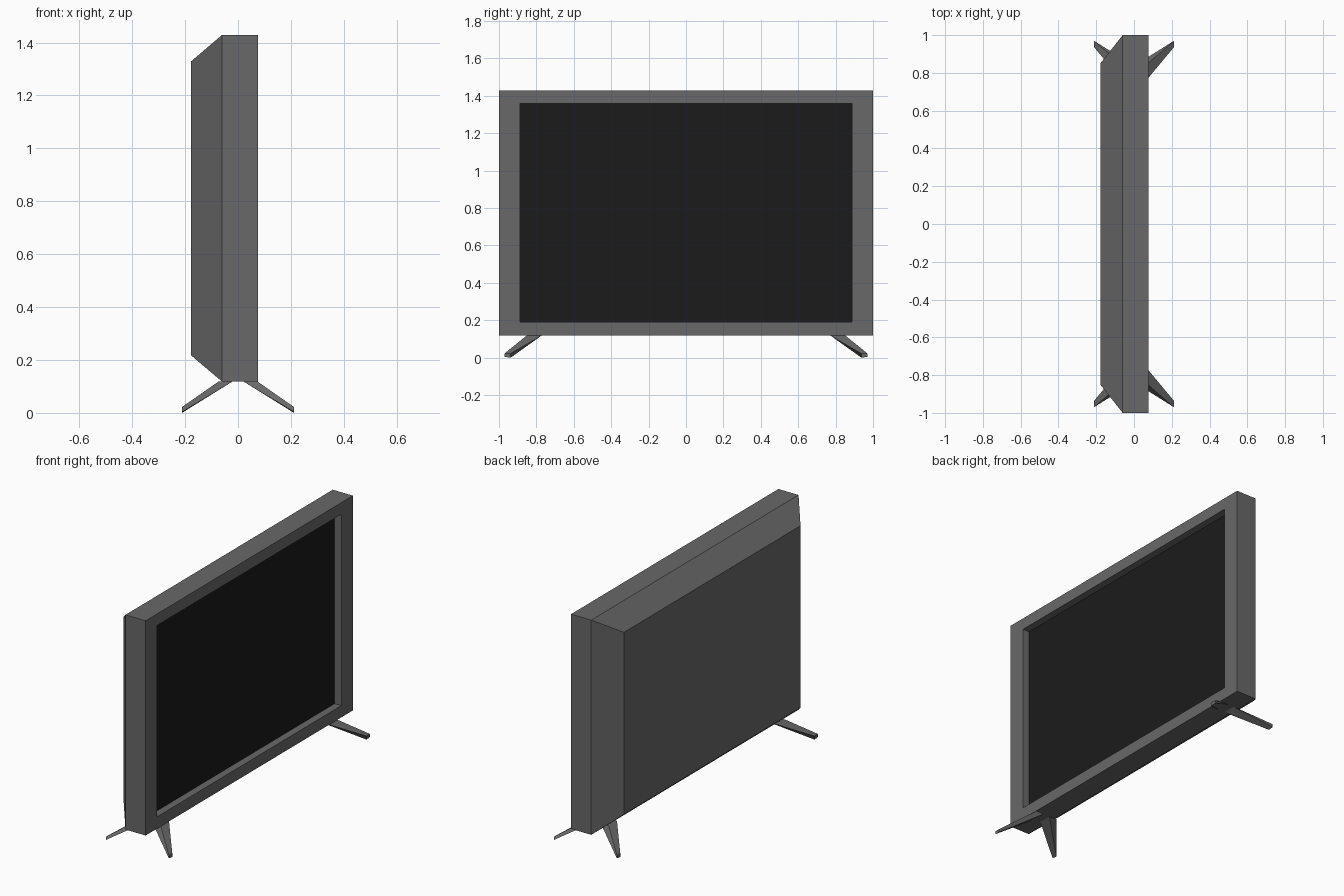
import bpy, bmesh

if "Cube" in bpy.data.objects:
    bpy.data.objects.remove(bpy.data.objects["Cube"])


def material(name, v):
    m = bpy.data.materials.new(name)
    m.diffuse_color = (v, v, v, 1)
    m.use_nodes = True
    m.node_tree.nodes["Principled BSDF"].inputs["Base Color"].default_value = m.diffuse_color
    return m


def rect(x, y, z0, z1):
    return [(x, -y, z0), (x, y, z0), (x, y, z1), (x, -y, z1)]


def loft(name, rings, mat, cap_start=True, cap_end=True):
    """Join successive four-point rings with flat faces."""
    bm = bmesh.new()
    loops = [[bm.verts.new(p) for p in ring] for ring in rings]
    for a, b in zip(loops, loops[1:]):
        for i in range(4):
            j = (i + 1) % 4
            bm.faces.new((a[i], a[j], b[j], b[i]))
    if cap_start:
        bm.faces.new(loops[0][::-1])
    if cap_end:
        bm.faces.new(loops[-1])
    bmesh.ops.recalc_face_normals(bm, faces=bm.faces)
    me = bpy.data.meshes.new(name)
    bm.to_mesh(me)
    bm.free()
    me.materials.append(mat)
    ob = bpy.data.objects.new(name, me)
    bpy.context.collection.objects.link(ob)
    return ob


grey = material("casing_grey", 0.14)
black = material("screen_black", 0.011)

# Casing: back panel, sloped shoulder, outer frame, bezel and recess walls
loft("casing", [
    rect(-0.177, 0.852, 0.217, 1.329),
    rect(-0.06, 1.0, 0.118, 1.429),
    rect(0.076, 1.0, 0.118, 1.429),
    rect(0.076, 0.888, 0.19, 1.358),
    rect(0.03, 0.888, 0.19, 1.358),
], grey, cap_end=False)

# Screen: thin panel filling the back of the recess
loft("screen", [
    rect(0.02, 0.888, 0.19, 1.358),
    rect(0.031, 0.888, 0.19, 1.358),
], black)

# Legs: tapered, splayed bars at the four corners
for sx, front in ((1, "front"), (-1, "back")):
    for sy, side in ((1, "right"), (-1, "left")):
        root = [(0.02, 0.77, 0.119), (0.02, 0.85, 0.119),
                (0.073, 0.85, 0.119), (0.073, 0.77, 0.119)]
        tip = [(0.212, 0.937, 0.0), (0.212, 0.97, 0.003),
               (0.212, 0.97, 0.022), (0.212, 0.937, 0.022)]
        rings = [[(x * sx, y * sy, z) for x, y, z in r] for r in (root, tip)]
        loft(f"{front}_{side}_leg", rings, grey)
